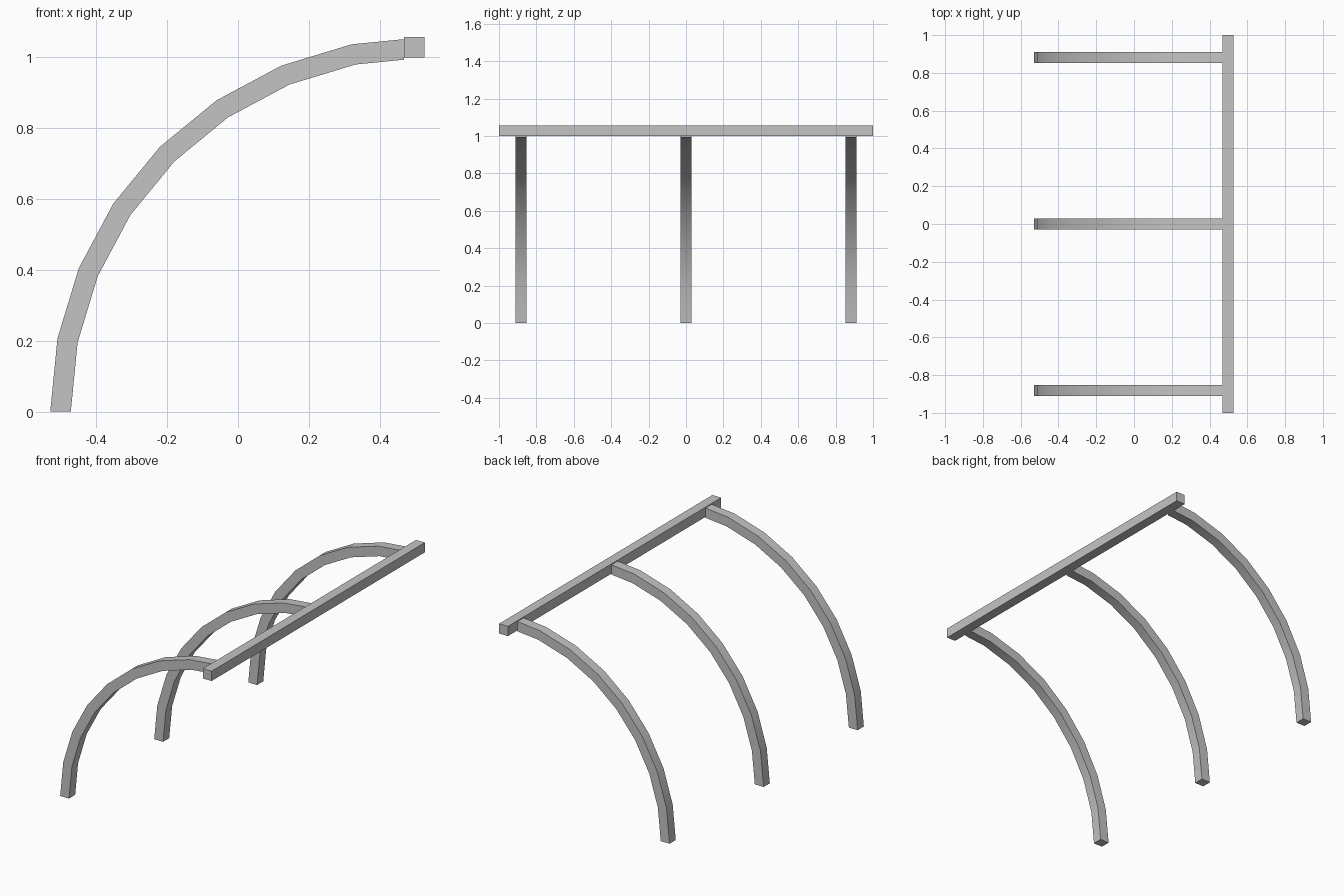
import bpy
import bmesh
from math import sin, cos, tan, pi

cube = bpy.data.objects.get("Cube")
if cube:
    bpy.data.objects.remove(cube, do_unlink=True)

HALF_X = 0.527       # half of the overall depth
OUTER = 1.057        # outer radius of the ribs and overall height
THICK = 0.058        # timber section
SEGMENTS = 8
RIB_Y = 0.882

grey = bpy.data.materials.new("plain grey")
grey.use_nodes = True
colour = (0.55, 0.55, 0.55, 1)
grey.diffuse_color = colour
grey.node_tree.nodes["Principled BSDF"].inputs["Base Color"].default_value = colour


def finish(name, bm):
    bmesh.ops.recalc_face_normals(bm, faces=bm.faces)
    mesh = bpy.data.meshes.new(name)
    bm.to_mesh(mesh)
    bm.free()
    mesh.materials.append(grey)
    obj = bpy.data.objects.new(name, mesh)
    bpy.context.collection.objects.link(obj)
    return obj


def arc(radius):
    """Quarter arc from the ground up to the near face of the ridge beam."""
    pts = []
    for i in range(SEGMENTS):
        a = i * pi / 2 / SEGMENTS
        pts.append((HALF_X - radius * cos(a), radius * sin(a)))
    drop = THICK * tan(pi / 4 / SEGMENTS)
    pts.append((HALF_X - THICK, radius - drop))
    return pts


def rib(name, y):
    bm = bmesh.new()
    rings = []
    for (xo, zo), (xi, zi) in zip(arc(OUTER), arc(OUTER - THICK)):
        corners = [(xo, -1, zo), (xo, 1, zo), (xi, 1, zi), (xi, -1, zi)]
        rings.append([bm.verts.new((x, y + s * THICK / 2, z)) for x, s, z in corners])
    for low, high in zip(rings, rings[1:]):
        for k in range(4):
            n = (k + 1) % 4
            bm.faces.new((low[k], low[n], high[n], high[k]))
    bm.faces.new(rings[0])
    bm.faces.new(rings[-1])
    obj = finish(name, bm)
    bpy.ops.object.select_all(action='DESELECT')
    obj.select_set(True)
    bpy.context.view_layer.objects.active = obj
    bpy.ops.object.shade_smooth_by_angle(angle=pi / 6)


# Curved ribs
for name, y in (("front_rib", -RIB_Y), ("middle_rib", 0), ("back_rib", RIB_Y)):
    rib(name, y)

# Ridge beam
bm = bmesh.new()
bmesh.ops.create_cube(bm, size=1)
bmesh.ops.scale(bm, vec=(THICK, 2, THICK), verts=bm.verts)
bmesh.ops.translate(bm, vec=(HALF_X - THICK / 2, 0, OUTER - THICK / 2), verts=bm.verts)
finish("ridge_beam", bm)
